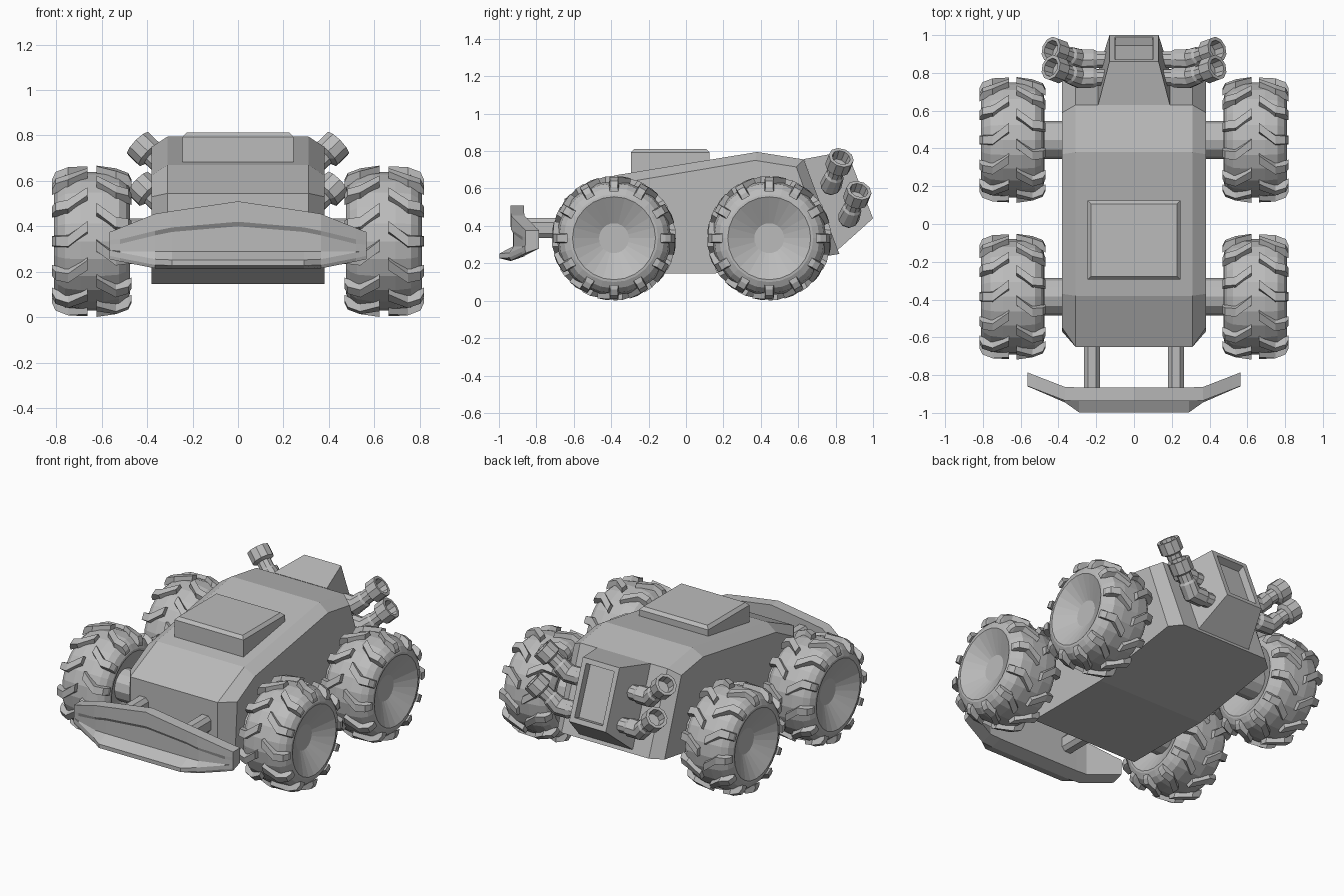
import bpy, bmesh, math
from mathutils import Vector

cube = bpy.data.objects.get("Cube")
if cube:
    bpy.data.objects.remove(cube, do_unlink=True)

grey = bpy.data.materials.new("plain_grey")
grey.use_nodes = True
GREY = (0.5, 0.5, 0.5, 1)
grey.diffuse_color = GREY
grey.node_tree.nodes["Principled BSDF"].inputs["Base Color"].default_value = GREY


def finish(name, bm):
    bmesh.ops.recalc_face_normals(bm, faces=bm.faces)
    mesh = bpy.data.meshes.new(name)
    bm.to_mesh(mesh)
    bm.free()
    mesh.materials.append(grey)
    obj = bpy.data.objects.new(name, mesh)
    bpy.context.collection.objects.link(obj)
    return obj


def loft(bm, rings):
    """Skin a row of closed rings and cap both ends."""
    vs = [[bm.verts.new(p) for p in ring] for ring in rings]
    n = len(vs[0])
    for a, b in zip(vs, vs[1:]):
        for i in range(n):
            j = (i + 1) % n
            bm.faces.new((a[i], a[j], b[j], b[i]))
    bm.faces.new(vs[0])
    bm.faces.new(vs[-1])


# Hull: centre profile with a smaller side profile making the chamfer
centre = [(-.45, .145), (-.65, .30), (-.65, .545), (-.38, .67), (.38, .795),
          (.63, .755), (.82, .25), (.15, .145)]
side = [(-.45, .145), (-.57, .238), (-.55, .53), (-.37, .625), (.37, .75),
        (.59, .715), (.76, .24), (.15, .145)]
bm = bmesh.new()
loft(bm, [[(x, y, z) for y, z in prof] for x, prof in
          ((-.38, side), (-.31, centre), (.31, centre), (.38, side))])
finish("hull", bm)

# Roof hatch with a bevelled lid
bm = bmesh.new()
loft(bm, [[(sx * (.245 - i), -.085 + sy * (.21 - i), z)
           for sx, sy in ((-1, -1), (1, -1), (1, 1), (-1, 1))]
          for i, z in ((0, .6), (0, .793), (.018, .812))])
finish("roof_hatch", bm)

# Tapered engine housing with a recessed rear panel
bm = bmesh.new()
quad = lambda w, top, low: [(-w, *top), (w, *top), (w, *low), (-w, *low)]
loft(bm, [quad(.19, (.63, .757), (.81, .27)), quad(.13, (.86, .80), (1.0, .44))])
bmesh.ops.recalc_face_normals(bm, faces=bm.faces)
rear = max(bm.faces, key=lambda f: f.calc_center_median().y)
bmesh.ops.inset_region(bm, faces=[rear], thickness=.043)
bmesh.ops.inset_region(bm, faces=[rear], thickness=.004, depth=-.045)
finish("engine_housing", bm)


# Exhaust pipes: straight run, elbow, neck and hollow bell
def exhaust(name, s, y, z):
    base, elbow = Vector((s * .10, y, z)), Vector((s * .29, y, z))
    tip = Vector((s * .44, y + .055, z + .145))
    out, up = Vector((s, 0, 0)), (tip - elbow).normalized()
    mid = (out + up).normalized()
    stations = [(base, out, .046), (base.lerp(elbow, .5), out, .046),
                (base.lerp(elbow, .6), out, .056), (elbow, mid, .058)]
    stations += [(elbow.lerp(tip, t), up, r) for t, r in
                 ((.32, .052), (.38, .044), (.6, .044), (.66, .069),
                  (1, .069), (1, .05), (.72, .045))]
    rings = []
    for p, d, r in stations:
        q = d.to_track_quat('Z', 'Y')
        rings.append([p + q @ Vector((r * math.cos(a), r * math.sin(a), 0))
                      for a in (math.tau * (k + .5) / 10 for k in range(10))])
    bm = bmesh.new()
    loft(bm, rings)
    finish(name, bm)


for s, label in ((1, "left"), (-1, "right")):
    exhaust("upper_exhaust_" + label, s, .775, .62)
    exhaust("lower_exhaust_" + label, s, .87, .445)

# Front bumper: cross-sections along x with a shallow recess and lower lip
half = []
for x, back, top, panel, recess, lip, bot in (
        (0, -.865, .51, .42, .012, -.998, .212),
        (.29, -.865, .467, .395, .012, -.998, .212),
        (.365, -.863, .455, .38, .012, -.945, .215),
        (.52, -.803, .392, .342, .002, -.878, .245),
        (.565, -.785, .375, .34, 0, -.86, .255)):
    f = back - .072
    half.append([(x, back, top), (x, f, top), (x, f, panel), (x, f + recess, panel - .02),
                 (x, f + recess, .29), (x, lip, bot + .04), (x, lip, bot + .015),
                 (x, f, bot), (x, back, bot + .025)])
bm = bmesh.new()
loft(bm, [[(-x, y, z) for x, y, z in r] for r in half[:0:-1]] + half)
finish("front_bumper", bm)

# Eight-sided struts carrying the bumper
for s, label in ((1, "left"), (-1, "right")):
    bm = bmesh.new()
    loft(bm, [[(s * .222 + dx, y, .388 + dz) for dx, dz in
               ((-.042, -.03), (-.022, -.053), (.022, -.053), (.042, -.03),
                (.042, .03), (.022, .053), (-.022, .053), (-.042, .03))]
              for y in (-.88, -.6)])
    finish("bumper_strut_" + label, bm)


# Wheels: turned tyre with conical hubs, rounded walls and staggered bent lugs
def turn(x, a, r):
    return (x, r * math.sin(a), r * math.cos(a))


PROFILE = [(.095, .08), (.168, .222), (.166, .235), (.15, .268), (.118, .294), (.05, .305)]
LUG = [(.175, 0, .25, .275), (.16, 0, .26, .306), (.105, 0, .29, .327), (.02, .2, .295, .333)]
SEGMENTS, LUGS = 24, 12


def wheel(name, s, y):
    bm = bmesh.new()
    full = PROFILE + [(-x, r) for x, r in reversed(PROFILE)]
    loft(bm, [[turn(x, math.tau * k / SEGMENTS, r) for k in range(SEGMENTS)] for x, r in full])
    for k in range(LUGS):
        for flip in (1, -1):
            a0 = math.tau * (k + (.5 if flip < 0 else 0)) / LUGS
            rings = []
            for x, da, low, high in LUG:
                a = a0 + da
                rings.append([turn(flip * x, a - .095, low), turn(flip * x, a - .07, high),
                              turn(flip * x, a + .07, high), turn(flip * x, a + .095, low)])
            loft(bm, rings)
    for v in bm.verts:
        v.co.x *= s
    obj = finish(name, bm)
    obj.location = (s * .643, y, .334)


def axle(name, y):
    bm = bmesh.new()
    loft(bm, [[turn(x, math.tau * k / 12, .1) for k in range(12)] for x in (-.6, .6)])
    finish(name, bm).location = (0, y, .334)


for y, end in ((-.385, "front"), (.445, "rear")):
    axle(end + "_axle", y)
    for s, label in ((1, "left"), (-1, "right")):
        wheel(f"{end}_wheel_{label}", s, y)
